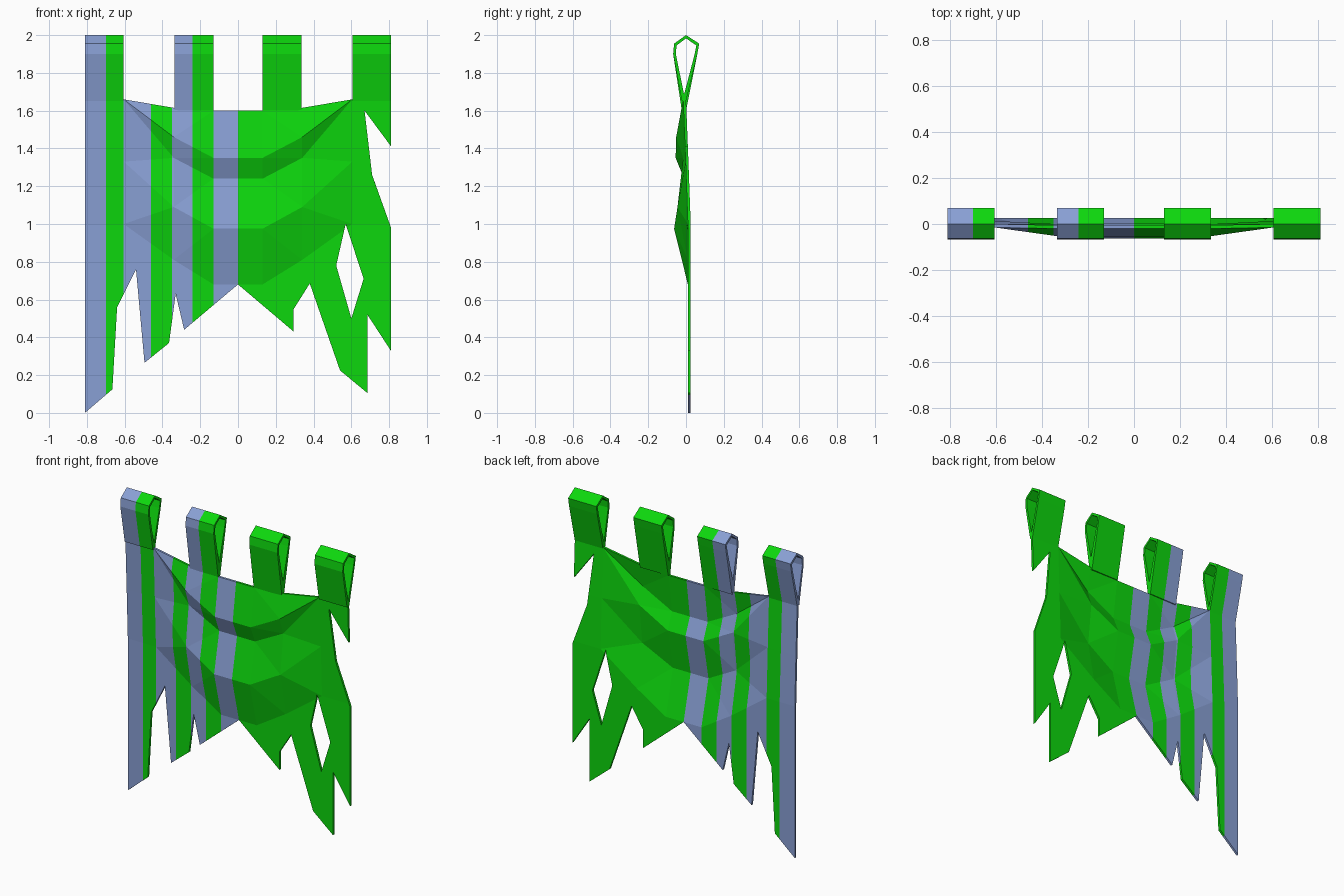
import bpy, bmesh

cube = bpy.data.objects.get("Cube")
if cube:
    bpy.data.objects.remove(cube, do_unlink=True)


def material(name, rgb):
    m = bpy.data.materials.new(name)
    m.use_nodes = True
    m.diffuse_color = (*rgb, 1)
    m.node_tree.nodes["Principled BSDF"].inputs["Base Color"].default_value = (*rgb, 1)
    return m


MATS = [material("bright_green", (0.004, 0.68, 0.004)),
        material("pale_blue", (0.25, 0.35, 0.66))]
STRIPES = [-0.7, -0.605, -0.46, -0.35, -0.24, -0.13, 0.0]
THICK = 0.015


def make_object(name, bm):
    bmesh.ops.recalc_face_normals(bm, faces=bm.faces)
    mesh = bpy.data.meshes.new(name)
    bm.to_mesh(mesh)
    bm.free()
    ob = bpy.data.objects.new(name, mesh)
    bpy.context.collection.objects.link(ob)
    return ob


def extrude_y(bm, depth):
    """Give flat or folded faces a depth along y."""
    ext = bmesh.ops.extrude_face_region(bm, geom=bm.faces[:], use_keep_orig=True)
    moved = [g for g in ext["geom"] if isinstance(g, bmesh.types.BMVert)]
    bmesh.ops.translate(bm, verts=moved, vec=(0, depth, 0))


def prism(name, outline):
    bm = bmesh.new()
    bm.faces.new([bm.verts.new((x, -0.5, z)) for x, z in outline])
    extrude_y(bm, 1)
    return make_object(name, bm)


def paint_stripes(ob):
    """Cut along the stripe edges and colour alternate bands."""
    bm = bmesh.new()
    bm.from_mesh(ob.data)
    for x in STRIPES:
        bmesh.ops.bisect_plane(bm, geom=bm.verts[:] + bm.edges[:] + bm.faces[:],
                               dist=1e-5, plane_co=(x, 0, 0), plane_no=(1, 0, 0))
    ob.data.materials.clear()
    for m in MATS:
        ob.data.materials.append(m)
    for f in bm.faces:
        x = f.calc_center_median().x
        # end walls lying on a stripe edge keep the colour of their own side
        x -= f.normal.x * 0.003
        passed = sum(x > s for s in STRIPES)
        f.material_index = 1 if passed % 2 == 0 and passed < len(STRIPES) else 0
        f.smooth = False
    bm.to_mesh(ob.data)
    bm.free()


# Draped cloth: folds hang between the two inner corners.
# Each row lists (z, y) from the outer edge to the middle.
COLUMNS = [0.81, 0.605, 0.34, 0.13]
ROWS = [
    [(1.66, -0.015), (1.66, -0.015), (1.615, -0.02), (1.60, -0.02)],
    [(1.66, -0.015), (1.66, -0.015), (1.46, -0.052), (1.35, -0.055)],
    [(1.66, -0.015), (1.66, -0.015), (1.35, -0.015), (1.24, -0.01)],
    [(1.33, -0.002), (1.33, -0.002), (1.09, -0.045), (0.975, -0.063)],
    [(1.00, 0.01), (1.00, 0.01), (0.81, 0.01), (0.68, 0.01)],
    [(-0.1, 0.01)] * 4,
]
bm = bmesh.new()
cache = {}


def vert(x, y, z):
    if (x, y, z) not in cache:
        cache[x, y, z] = bm.verts.new((x, y, z))
    return cache[x, y, z]


grid = []
for row in ROWS:
    right = [vert(-x, y, z) for x, (z, y) in zip(COLUMNS, row)]
    left = [vert(x, y, z) for x, (z, y) in zip(COLUMNS, row)]
    grid.append(right + left[::-1])
for a, b in zip(grid, grid[1:]):
    for i in range(len(a) - 1):
        corners = list(dict.fromkeys([a[i], b[i], b[i + 1], a[i + 1]]))
        if len(corners) > 2:
            bm.faces.new(corners)
bmesh.ops.triangulate(bm, faces=bm.faces)
extrude_y(bm, THICK)
cloth = make_object("draped_cloth", bm)

# Ragged outline and torn hole
ragged = prism("ragged_outline_cutter", [
    (-0.9, 1.8), (-0.9, -0.077), (-0.665, 0.125), (-0.64, 0.56), (-0.54, 0.76),
    (-0.495, 0.265), (-0.365, 0.37), (-0.33, 0.63), (-0.285, 0.44), (0, 0.68),
    (0.295, 0.43), (0.295, 0.55), (0.38, 0.685), (0.54, 0.225), (0.685, 0.105),
    (0.685, 0.52), (0.9, 0.19), (0.9, 0.73), (0.71, 1.26), (0.67, 1.6),
    (0.9, 1.29), (0.9, 1.8)])
hole = prism("torn_hole_cutter", [(0.57, 1.0), (0.52, 0.78), (0.6, 0.5), (0.665, 0.71)])
for cutter, operation in ((ragged, "INTERSECT"), (hole, "DIFFERENCE")):
    mod = cloth.modifiers.new("tear", "BOOLEAN")
    mod.object = cutter
    mod.operation = operation
    mod.solver = "EXACT"
bpy.context.view_layer.update()
deps = bpy.context.evaluated_depsgraph_get()
torn = bpy.data.meshes.new_from_object(cloth.evaluated_get(deps))
cloth.modifiers.clear()
cloth.data = torn
for cutter in (ragged, hole):
    bpy.data.objects.remove(cutter, do_unlink=True)
paint_stripes(cloth)

# Hanging loops: teardrop ribbons, listed as (y, z)
OUTER = [(0, 2.0), (-0.063, 1.955), (-0.068, 1.9), (-0.022, 1.62),
         (0.0, 1.62), (0.06, 1.9), (0.07, 1.955)]
INNER = [(0, 1.983), (-0.05, 1.945), (-0.054, 1.9), (-0.011, 1.69),
         (-0.009, 1.69), (0.046, 1.9), (0.055, 1.945)]


def hanging_loop(name, x0, x1, bottom):
    bm = bmesh.new()
    rings = []
    for x in (x0, x1):
        for profile in (OUTER, INNER):
            rings.append([bm.verts.new((x, y, bottom if z == 1.62 else z))
                          for y, z in profile])
    n = len(OUTER)
    # pair the rings: two end faces, outside and inside
    for p, q in ((0, 1), (2, 3), (0, 2), (1, 3)):
        for i in range(n):
            j = (i + 1) % n
            bm.faces.new((rings[p][i], rings[p][j], rings[q][j], rings[q][i]))
    paint_stripes(make_object(name, bm))


for name, x0, x1, bottom in (("outer_right_loop", -0.81, -0.605, 1.65),
                             ("inner_right_loop", -0.335, -0.13, 1.6),
                             ("inner_left_loop", 0.13, 0.335, 1.6),
                             ("outer_left_loop", 0.605, 0.81, 1.65)):
    hanging_loop(name, x0, x1, bottom)
